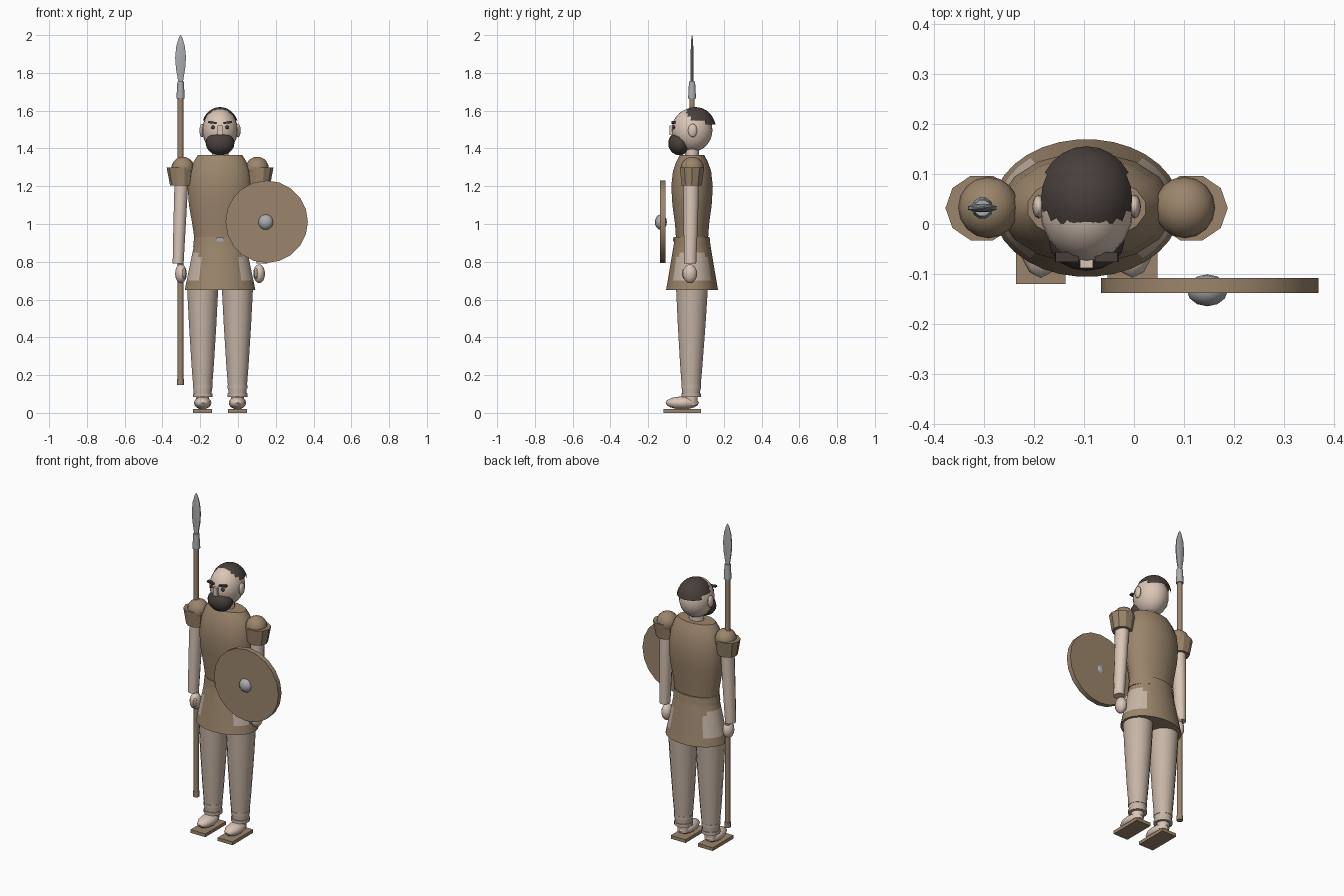
import bpy, bmesh
from math import sin, cos, pi, radians
from mathutils import Matrix, Vector

cube = bpy.data.objects.get("Cube")
if cube:
    bpy.data.objects.remove(cube)

CX, CY = -0.095, 0.032  # body axis


def material(name, rgb):
    m = bpy.data.materials.new(name)
    m.use_nodes = True
    m.diffuse_color = (*rgb, 1)
    m.node_tree.nodes["Principled BSDF"].inputs["Base Color"].default_value = (*rgb, 1)
    return m


LEATHER = material("brown leather", (0.33, 0.235, 0.15))
SKIN = material("skin", (0.70, 0.56, 0.47))
LINEN = material("pale linen", (0.57, 0.46, 0.38))
HAIR = material("dark hair", (0.065, 0.05, 0.045))
METAL = material("grey metal", (0.40, 0.41, 0.43))


def finish(name, bm, *mats, angle=40):
    bmesh.ops.recalc_face_normals(bm, faces=bm.faces)
    mesh = bpy.data.meshes.new(name)
    bm.to_mesh(mesh)
    bm.free()
    ob = bpy.data.objects.new(name, mesh)
    bpy.context.collection.objects.link(ob)
    for m in mats:
        mesh.materials.append(m)
    bpy.ops.object.select_all(action='DESELECT')
    ob.select_set(True)
    bpy.context.view_layer.objects.active = ob
    if angle:
        bpy.ops.object.shade_smooth_by_angle(angle=radians(angle))
    return ob


def loft(rings, n):
    """Capped tube through elliptical rings (z, x, y, rx, ry)."""
    bm = bmesh.new()
    loops = []
    for z, x, y, rx, ry in rings:
        turn = [2 * pi * (i + 0.5) / n for i in range(n)]
        loops.append([bm.verts.new((x + rx * sin(a), y + ry * cos(a), z)) for a in turn])
    for a, b in zip(loops, loops[1:]):
        for i in range(n):
            j = (i + 1) % n
            bm.faces.new((a[i], a[j], b[j], b[i]))
    bm.faces.new(loops[0])
    bm.faces.new(loops[-1])
    return bm


def ball(centre, radii, u=16, v=10):
    bm = bmesh.new()
    place = Matrix.Translation(centre) @ Matrix.Diagonal((*radii, 1))
    bmesh.ops.create_uvsphere(bm, u_segments=u, v_segments=v, radius=1, matrix=place)
    return bm


def box(name, centre, size, mat):
    bm = bmesh.new()
    place = Matrix.Translation(centre) @ Matrix.Diagonal((*size, 1))
    bmesh.ops.create_cube(bm, size=1, matrix=place)
    return finish(name, bm, mat, angle=0)


def body(*rings):
    return [(z, CX, CY, rx, ry) for z, rx, ry in rings]


# Torso and belt
finish("tunic", loft(body((0.90, 0.135, 0.085), (1.0, 0.15, 0.092), (1.1, 0.168, 0.106),
                          (1.2, 0.175, 0.112), (1.28, 0.163, 0.103), (1.33, 0.142, 0.085),
                          (1.365, 0.12, 0.066)), 16), LEATHER)
finish("belt", loft(body((0.88, 0.145, 0.1), (0.93, 0.14, 0.095)), 16), LEATHER)
box("buckle", (CX, CY - 0.096, 0.918), (0.036, 0.012, 0.022), METAL)

# Skirt, with worn pale patches over the hips
bm = loft(body(*[(0.65 + 0.025 * k, 0.188 - 0.0052 * k, 0.138 - 0.0042 * k)
                 for k in range(11)]), 32)
for f in bm.faces:
    c = f.calc_center_median()
    reach = 0.105 + 0.4 * max(0, 0.75 - c.z)
    if 0.69 < c.z < 0.84 and abs(c.x - CX) > reach:
        f.material_index = 1
finish("skirt", bm, LEATHER, LINEN)

# Head
finish("neck", loft(body((1.34, 0.045, 0.038), (1.43, 0.045, 0.038)), 12), SKIN)
finish("head", ball((CX, 0.032, 1.497), (0.094, 0.108, 0.115), 20, 14), SKIN)
finish("beard", ball((CX, -0.035, 1.427), (0.076, 0.059, 0.063)), HAIR)
bm = ball((CX, 0.05, 1.505), (0.099, 0.108, 0.114), 24, 16)
bald = [f for f in bm.faces
        if (c := f.calc_center_median()).z < 1.565 - 0.3 * c.y or c.y < 0.0
        or (c.y < 0.03 and c.z < 1.575)]
bmesh.ops.delete(bm, geom=bald, context='FACES')
finish("hair", bm, HAIR)

# Face
box("nose", (CX, -0.073, 1.497), (0.026, 0.03, 0.05), SKIN)
for side, word in ((-1, "right"), (1, "left")):
    brow = box(word + "_brow", (0, 0, 0), (0.046, 0.02, 0.01), HAIR)
    brow.location = (CX + side * 0.04, -0.066, 1.537)
    brow.rotation_euler.y = -side * 0.15
    finish(word + "_eye", ball((CX + side * 0.037, -0.064, 1.512), (0.012, 0.009, 0.01), 10, 6), HAIR)
    finish(word + "_ear", ball((CX + side * 0.096, 0.035, 1.495), (0.013, 0.024, 0.036), 12, 8), SKIN)

# Arms and legs, built for each side
for side, word in ((-1, "right"), (1, "left")):
    def limb(*rings):
        return [(z, CX + side * off, y, rx, ry) for z, off, y, rx, ry in rings]

    finish(word + "_shoulder", ball((CX + side * 0.197, 0.033, 1.295), (0.061, 0.062, 0.061)), LEATHER)
    finish(word + "_sleeve", loft(limb((1.205, 0.207, 0.03, 0.058, 0.056),
                                       (1.3, 0.21, 0.032, 0.073, 0.068)), 10), LEATHER, angle=30)
    finish(word + "_arm", loft(limb((0.79, 0.222, 0.022, 0.03, 0.033), (1.0, 0.214, 0.025, 0.034, 0.039),
                                    (1.24, 0.204, 0.028, 0.038, 0.043)), 12), SKIN)
    finish(word + "_hand", ball((CX + side * 0.207, 0.021, 0.737), (0.031, 0.038, 0.05), 12, 8), SKIN)
    finish(word + "_thumb", ball((CX + side * 0.19, -0.008, 0.738), (0.012, 0.014, 0.028), 8, 6), SKIN)

    finish(word + "_leg", loft(limb((0.09, 0.092, 0.027, 0.047, 0.047), (0.25, 0.092, 0.028, 0.06, 0.06),
                                    (0.47, 0.092, 0.03, 0.074, 0.075), (0.7, 0.092, 0.032, 0.086, 0.088)), 16), LINEN)
    for k, z in enumerate((0.085, 0.13)):
        finish(f"{word}_cuff_{k}", loft(limb((z, 0.092, 0.027, 0.053, 0.053),
                                             (z + 0.018, 0.092, 0.027, 0.053, 0.053)), 16), LINEN)
    finish(word + "_ankle", loft(limb((0.04, 0.092, 0.027, 0.034, 0.034),
                                      (0.1, 0.092, 0.027, 0.036, 0.036)), 12), SKIN)
    finish(word + "_foot", ball((CX + side * 0.092, -0.02, 0.053), (0.046, 0.088, 0.034), 12, 8), SKIN)
    box(word + "_sole", (CX + side * 0.092, -0.02, 0.01), (0.1, 0.2, 0.02), LEATHER)

# Round shield with a metal boss
bm = bmesh.new()
face_on = Matrix.Translation((0.152, -0.123, 1.012)) @ Matrix.Rotation(pi / 2, 4, 'X')
bmesh.ops.create_cone(bm, cap_ends=True, segments=20, radius1=0.218, radius2=0.218, depth=0.03, matrix=face_on)
finish("shield", bm, LEATHER)
finish("shield_boss", ball((0.147, -0.133, 1.01), (0.041, 0.032, 0.041), 12, 8), METAL)

# Spear


def spear(*rings):
    return [(z, -0.304, 0.032, rx, ry) for z, rx, ry in rings]


finish("spear_shaft", loft(spear((0.15, 0.015, 0.015), (1.68, 0.015, 0.015)), 10), LEATHER)
finish("spear_butt", loft(spear((0.148, 0.018, 0.018), (0.18, 0.018, 0.018)), 10), LEATHER)
finish("spear_socket", loft(spear((1.665, 0.022, 0.022), (1.755, 0.017, 0.017)), 10), METAL)
finish("spear_blade", loft(spear((1.75, 0.013, 0.008), (1.82, 0.026, 0.009), (1.88, 0.031, 0.009),
                                 (1.94, 0.025, 0.007), (1.985, 0.011, 0.004), (2.0, 0.001, 0.001)), 8), METAL)
